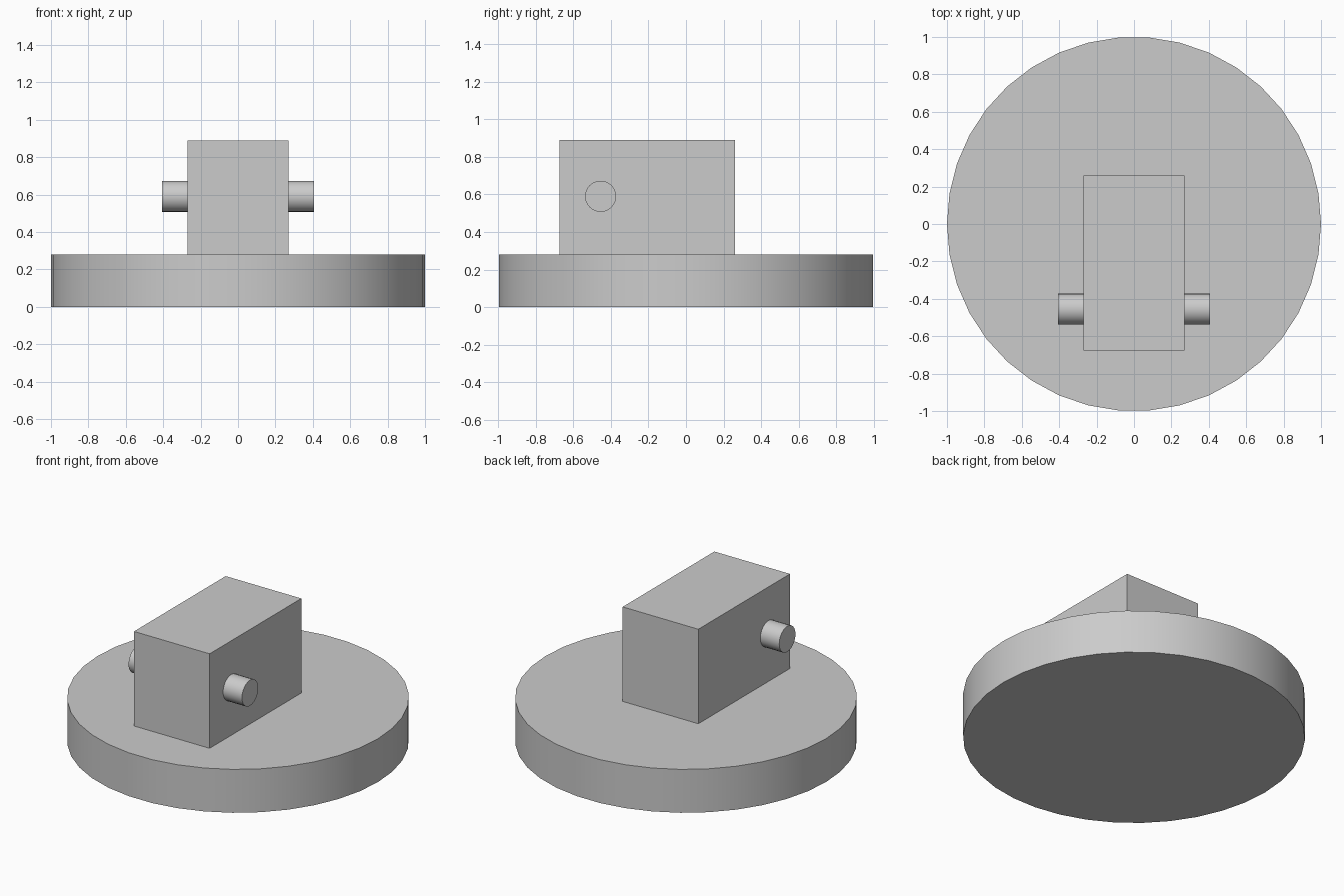
import bpy
import math

cube = bpy.data.objects.get("Cube")
if cube:
    bpy.data.objects.remove(cube, do_unlink=True)

# Single plain grey material
GREY = (0.6, 0.6, 0.6, 1.0)
grey = bpy.data.materials.new("plain grey")
grey.use_nodes = True
grey.diffuse_color = GREY
bsdf = next(n for n in grey.node_tree.nodes if n.type == "BSDF_PRINCIPLED")
bsdf.inputs["Base Color"].default_value = GREY


def finish(name, smooth=False):
    obj = bpy.context.object
    obj.name = name
    obj.data.materials.append(grey)
    if smooth:
        bpy.ops.object.shade_smooth_by_angle(angle=math.radians(35))
    return obj


def cylinder(name, radius, depth, sides, location, rotation=(0, 0, 0)):
    bpy.ops.mesh.primitive_cylinder_add(vertices=sides, radius=radius, depth=depth,
                                        location=location, rotation=rotation)
    return finish(name, smooth=True)


# Round base, turned so that a corner lies on the x axis
BASE_TOP = 0.28
cylinder("round_base", 1.0, BASE_TOP, 38, (0, 0, BASE_TOP / 2), (0, 0, math.pi / 2))

# Upright block standing on the base, towards the front
BLOCK_WIDTH, BLOCK_TOP = 0.54, 0.89
FRONT, BACK = -0.675, 0.26
bpy.ops.mesh.primitive_cube_add(size=1, location=(0, (FRONT + BACK) / 2, (BASE_TOP + BLOCK_TOP) / 2))
bpy.context.object.scale = (BLOCK_WIDTH, BACK - FRONT, BLOCK_TOP - BASE_TOP)
bpy.ops.object.transform_apply(location=False, rotation=False, scale=True)
finish("block")

# Pegs on both sides of the block
PEG_LENGTH = 0.135
for side, sign in (("left", 1), ("right", -1)):
    cylinder(side + "_peg", 0.083, PEG_LENGTH, 24,
             (sign * (BLOCK_WIDTH + PEG_LENGTH) / 2, -0.455, 0.59), (0, math.pi / 2, 0))
